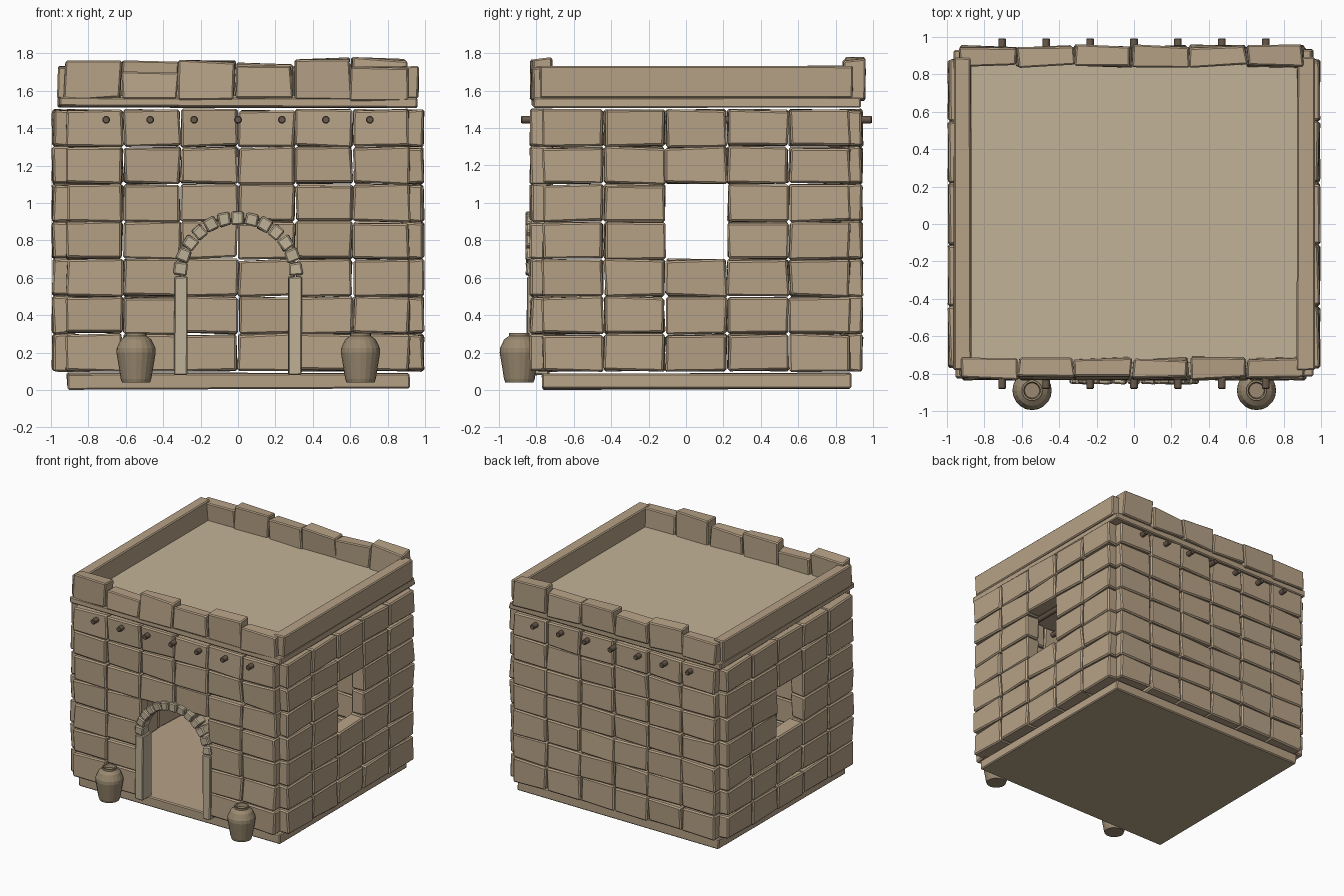
import bpy, bmesh, math, random
from mathutils import Vector, Matrix

if "Cube" in bpy.data.objects:
    bpy.data.objects.remove(bpy.data.objects["Cube"])

random.seed(7)


def material(name, rgb):
    m = bpy.data.materials.new(name)
    m.diffuse_color = (*rgb, 1)
    m.use_nodes = True
    m.node_tree.nodes["Principled BSDF"].inputs["Base Color"].default_value = m.diffuse_color
    return m


BRICK = material("mud_brick", (0.47, 0.36, 0.24))
PLASTER = material("roof_plaster", (0.54, 0.45, 0.31))
TRIM = material("door_stone", (0.52, 0.44, 0.31))
CLAY = material("clay", (0.32, 0.25, 0.16))
WOOD = material("wood", (0.14, 0.10, 0.07))


def finish(name, bm, mat, bevel=0.0):
    bmesh.ops.recalc_face_normals(bm, faces=bm.faces)
    me = bpy.data.meshes.new(name)
    bm.to_mesh(me)
    bm.free()
    ob = bpy.data.objects.new(name, me)
    bpy.context.collection.objects.link(ob)
    me.materials.append(mat)
    if bevel:
        mod = ob.modifiers.new("worn_edges", "BEVEL")
        mod.width = bevel
        mod.segments = 1
    return ob


def block(bm, lo, hi, jitter=0.0, turn=None):
    """Box between two corners, with slightly uneven corners."""
    verts = bmesh.ops.create_cube(bm, size=1)["verts"]
    for v in verts:
        for i in range(3):
            v.co[i] = (lo[i] + hi[i]) / 2 + v.co[i] * (hi[i] - lo[i])
            v.co[i] += random.uniform(-jitter, jitter)
        if turn:
            v.co = turn @ v.co


def single(name, lo, hi, mat, jitter=0.004, bevel=0.008):
    bm = bmesh.new()
    block(bm, lo, hi, jitter)
    return finish(name, bm, mat, bevel)


# Coursed block walls: seven rows, leaving openings for door and windows
def wall(name, axis, start, end, cols, near, far, skip):
    bm = bmesh.new()
    step = (end - start) / cols
    for row in range(7):
        for col in range(cols):
            if skip(row, col):
                continue
            a, b = start + col * step + 0.004, start + (col + 1) * step - 0.004
            z0, z1 = 0.103 + row * 0.2, 0.297 + row * 0.2
            if axis == "x":
                block(bm, (a, near, z0), (b, far, z1), 0.008)
            else:
                block(bm, (near, a, z0), (far, b, z1), 0.008)
    finish(name, bm, BRICK, 0.01)


door = lambda r, c: r < 4 and c in (2, 3)
window = lambda r, c: r in (3, 4) and c == 2
wall("front_wall", "x", -0.92, 0.92, 6, -0.83, -0.71, door)
wall("back_wall", "x", -0.92, 0.92, 6, 0.82, 0.94, lambda r, c: False)
wall("left_wall", "y", -0.77, 0.88, 5, -0.99, -0.87, window)
wall("right_wall", "y", -0.77, 0.88, 5, 0.87, 0.99, window)

# Foundation, roof deck and ledge
single("foundation", (-0.915, -0.77, 0.005), (0.915, 0.88, 0.09), BRICK, 0.005)
single("roof_ledge", (-0.96, -0.82, 1.51), (0.955, 0.93, 1.56), BRICK, 0.008)
single("roof_deck", (-0.89, -0.74, 1.54), (0.89, 0.87, 1.575), PLASTER, 0, 0)

# Parapet: plain side walls, uneven stones front and back
for name, s in (("left_parapet", -1), ("right_parapet", 1)):
    xs = sorted((s * 0.87, s * 0.965))
    single(name, (xs[0], -0.78, 1.56), (xs[1], 0.89, 1.73), BRICK)

tops = {"front_parapet": (1.76, 1.70, 1.755, 1.73, 1.77, 1.72),
        "back_parapet": (1.73, 1.755, 1.73, 1.745, 1.74, 1.77)}
for name, heights in tops.items():
    bm = bmesh.new()
    y = -0.825 if name.startswith("front") else 0.845
    for i, top in enumerate(heights):
        x = -0.93 + i * 0.307
        block(bm, (x, y, 1.555), (x + 0.3, y + 0.105, top), 0.012)
    finish(name, bm, BRICK, 0.008)

# Roof beams projecting through front and back walls
bm = bmesh.new()
for i in range(7):
    place = Matrix.Translation((-0.705 + i * 0.235, 0.056, 1.445)) @ Matrix.Rotation(math.pi / 2, 4, "X")
    bmesh.ops.create_cone(bm, cap_ends=True, segments=8, radius1=0.022,
                          radius2=0.022, depth=1.874, matrix=place)
finish("roof_beams", bm, WOOD, 0.005)

# Door posts and arch of wedge stones
for name, x in (("left_door_post", -0.305), ("right_door_post", 0.305)):
    single(name, (x - 0.036, -0.85, 0.08), (x + 0.036, -0.73, 0.605), TRIM, 0.003, 0.006)
bm = bmesh.new()
COUNT = 13
for i in range(COUNT):
    ang = math.pi * ((i + 0.5) / COUNT - 0.5)
    turn = Matrix.Translation((0, 0, 0.61)) @ Matrix.Rotation(ang, 4, "Y")
    block(bm, (-0.033, -0.855, 0.275), (0.033, -0.76, 0.345), 0.004, turn)
finish("door_arch", bm, TRIM, 0.008)

# Turned clay jars beside the door
PROFILE = [(0, 0.04), (0.075, 0.04), (0.082, 0.06), (0.105, 0.2), (0.103, 0.225),
           (0.082, 0.27), (0.055, 0.29), (0.055, 0.305), (0.045, 0.305), (0.04, 0.28), (0, 0.28)]
for name, x in (("left_jar", -0.545), ("right_jar", 0.655)):
    bm = bmesh.new()
    vs = [bm.verts.new((x + r, -0.89, z)) for r, z in PROFILE]
    es = [bm.edges.new(p) for p in zip(vs, vs[1:])]
    bmesh.ops.spin(bm, geom=vs + es, cent=(x, -0.89, 0), axis=(0, 0, 1),
                   angle=math.tau, steps=20, use_merge=False)
    bmesh.ops.remove_doubles(bm, verts=bm.verts, dist=0.0005)
    finish(name, bm, CLAY)
